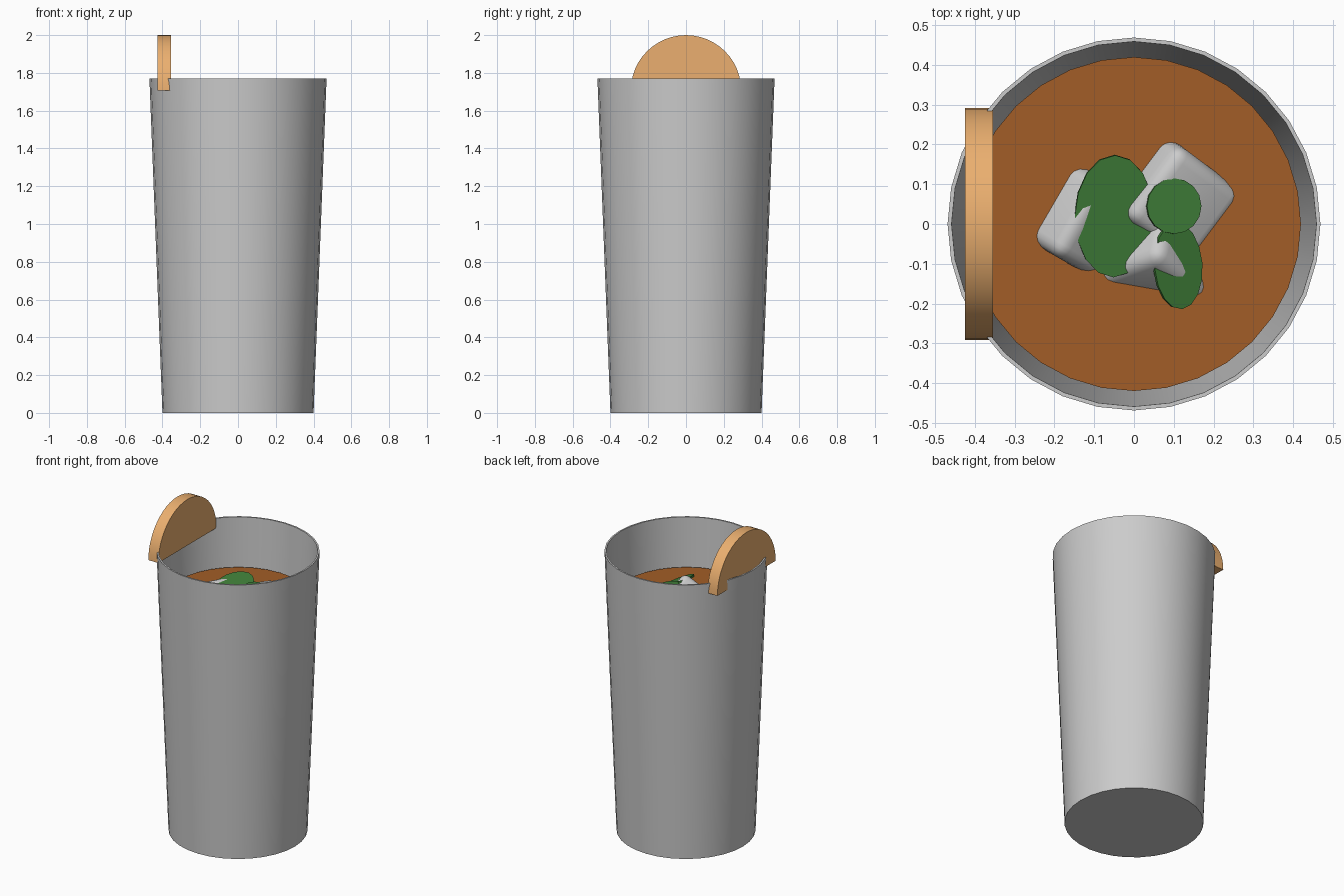
import bpy, bmesh, math
from mathutils import Vector, Matrix

if "Cube" in bpy.data.objects:
    bpy.data.objects.remove(bpy.data.objects["Cube"])


def material(name, rgb):
    m = bpy.data.materials.new(name)
    m.diffuse_color = (*rgb, 1)
    m.use_nodes = True
    m.node_tree.nodes["Principled BSDF"].inputs["Base Color"].default_value = m.diffuse_color
    return m


def finish(name, bm, mat=None, angle=35):
    bmesh.ops.recalc_face_normals(bm, faces=bm.faces)
    me = bpy.data.meshes.new(name)
    bm.to_mesh(me)
    bm.free()
    ob = bpy.data.objects.new(name, me)
    bpy.context.collection.objects.link(ob)
    if mat:
        me.materials.append(mat)
    bpy.ops.object.select_all(action='DESELECT')
    ob.select_set(True)
    bpy.context.view_layer.objects.active = ob
    bpy.ops.object.shade_smooth_by_angle(angle=math.radians(angle))
    return ob


def lathe(name, profile, mat=None, sides=32):
    # rings from (radius, z) pairs, capped at both ends
    bm = bmesh.new()
    rings = [[bm.verts.new((r * math.cos(2 * math.pi * i / sides),
                            r * math.sin(2 * math.pi * i / sides), z))
              for i in range(sides)] for r, z in profile]
    for a, b in zip(rings, rings[1:]):
        for i in range(sides):
            j = (i + 1) % sides
            bm.faces.new((a[i], a[j], b[j], b[i]))
    bm.faces.new(rings[0])
    bm.faces.new(rings[-1])
    return finish(name, bm, mat)


def axes(x, y, loc):
    # placement matrix from two axis directions
    x = Vector(x).normalized()
    z = x.cross(Vector(y)).normalized()
    y = z.cross(x)
    m = Matrix((x, y, z)).transposed().to_4x4()
    m.translation = loc
    return m


def ice(name, matrix, size=0.23):
    bm = bmesh.new()
    bmesh.ops.create_cube(bm, size=size)
    bmesh.ops.bevel(bm, geom=bm.edges[:], offset=0.035, segments=4,
                    profile=0.5, affect='EDGES')
    bm.transform(matrix)
    return finish(name, bm, None, 60)


def leaf(name, loc, rx, ry, tilt, mat):
    bm = bmesh.new()
    bmesh.ops.create_cone(bm, cap_ends=True, segments=16, radius1=1, radius2=1, depth=1)
    rot = (Matrix.Rotation(math.radians(tilt[2]), 4, 'Z')
           @ Matrix.Rotation(math.radians(tilt[1]), 4, 'Y')
           @ Matrix.Rotation(math.radians(tilt[0]), 4, 'X'))
    bm.transform(Matrix.Translation(loc) @ rot @ Matrix.Diagonal((rx, ry, 0.012, 1)))
    return finish(name, bm, mat)


orange = material("citrus", (0.83, 0.43, 0.16))
brown = material("drink", (0.36, 0.11, 0.02))
green = material("leaf", (0.05, 0.21, 0.04))

# Tapered glass with thin wall
lathe("glass", [(0.40, 0), (0.469, 1.77), (0.459, 1.77), (0.391, 0.02)])

# Drink inside the glass
lathe("drink", [(0.37, 0.04), (0.42, 1.47)], brown)

# Half citrus slice on the rim
bm = bmesh.new()
n = 24
sides = [[bm.verts.new((x, 0.292 * math.cos(math.pi * i / n),
                        1.708 + 0.292 * math.sin(math.pi * i / n)))
          for i in range(n + 1)] for x in (-0.425, -0.355)]
for s in sides:
    bm.faces.new(s)
for i in range(n + 1):
    j = (i + 1) % (n + 1)
    bm.faces.new((sides[0][i], sides[0][j], sides[1][j], sides[1][i]))
finish("citrus_slice", bm, orange)


def tilted(u, v, deg, loc):
    # lie along u, lean by deg in the v / up plane
    a = math.radians(deg)
    v = Vector(v) * math.cos(a) - Vector((0, 0, math.sin(a)))
    return axes(u, v, loc)


# Ice cubes: two edge-up, one corner-up
ice("ice_left", tilted((0.5, 0.86, 0), (0.86, -0.5, 0), 38, (-0.125, 0.01, 1.395)))
ice("ice_back", tilted((0.6, 0.8, 0), (0.8, -0.6, 0), 24, (0.095, 0.07, 1.405)))
corner = [Vector((math.cos(math.radians(d)), math.sin(math.radians(d)), -0.707))
          for d in (200, 320)]
ice("ice_front", axes(corner[0], corner[1], (0.06, -0.08, 1.39)))

# Leaves between the ice
leaf("leaf_left", (-0.05, 0.02, 1.525), 0.10, 0.155, (8, 6, 0), green)
leaf("leaf_back", (0.10, 0.045, 1.535), 0.07, 0.07, (0, 12, 0), green)
leaf("leaf_front", (0.11, -0.105, 1.515), 0.065, 0.11, (8, 22, 8), green)
